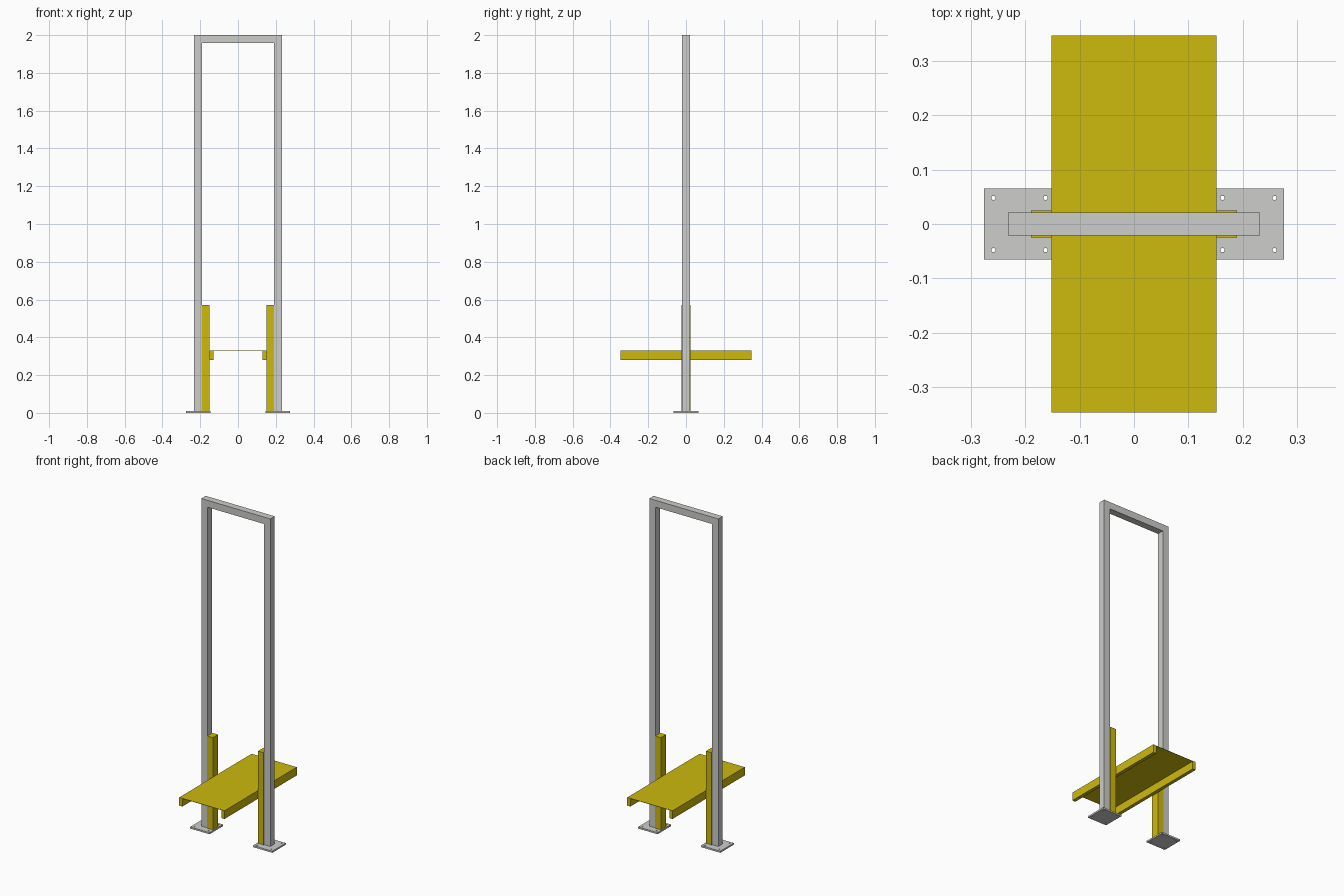
import bpy
import bmesh
from mathutils import Matrix, Vector

cube = bpy.data.objects.get("Cube")
if cube:
    bpy.data.objects.remove(cube, do_unlink=True)


def make_material(name, rgb):
    mat = bpy.data.materials.new(name)
    mat.use_nodes = True
    color = (*rgb, 1.0)
    mat.diffuse_color = color
    mat.node_tree.nodes["Principled BSDF"].inputs["Base Color"].default_value = color
    return mat


steel = make_material("light grey steel", (0.61, 0.61, 0.6))
yellow = make_material("safety yellow", (0.61, 0.49, 0.004))


def add_object(name, bm, mat):
    bmesh.ops.recalc_face_normals(bm, faces=bm.faces)
    mesh = bpy.data.meshes.new(name)
    bm.to_mesh(mesh)
    bm.free()
    obj = bpy.data.objects.new(name, mesh)
    bpy.context.collection.objects.link(obj)
    if mat:
        mesh.materials.append(mat)
    return obj


def box(name, low, high, mat):
    low, high = Vector(low), Vector(high)
    bm = bmesh.new()
    place = Matrix.Translation((low + high) / 2) @ Matrix.Diagonal((*(high - low), 1))
    bmesh.ops.create_cube(bm, size=1, matrix=place)
    return add_object(name, bm, mat)


# Main dimensions
frame_half, tube, height = 0.232, 0.042, 2.0
plate_half, plate_top = 0.065, 0.01
deck_half, deck_length, deck_low, deck_top = 0.152, 0.347, 0.28, 0.33
inner = frame_half - tube

# Tall square-tube arch: one inverted U outline, extruded in depth
outline = [(-frame_half, plate_top), (-frame_half, height), (frame_half, height),
           (frame_half, plate_top), (inner, plate_top), (inner, height - tube),
           (-inner, height - tube), (-inner, plate_top)]
bm = bmesh.new()
face = bm.faces.new([bm.verts.new((x, -tube / 2, z)) for x, z in outline])
sweep = bmesh.ops.extrude_face_region(bm, geom=[face])
bmesh.ops.translate(bm, vec=(0, tube, 0),
                    verts=[v for v in sweep["geom"] if isinstance(v, bmesh.types.BMVert)])
add_object("arch_frame", bm, steel)

for side, label in ((1, "left"), (-1, "right")):
    def side_box(name, x1, x2, y, z1, z2, mat):
        xs = sorted((side * x1, side * x2))
        return box(f"{label}_{name}", (xs[0], -y, z1), (xs[1], y, z2), mat)

    # Foot plate with four bolt holes
    center = frame_half - tube / 2
    plate = side_box("foot_plate", center - plate_half, center + plate_half,
                     plate_half, 0, plate_top, steel)
    bm = bmesh.new()
    for dx in (-1, 1):
        for dy in (-1, 1):
            spot = Matrix.Translation((side * center + dx * 0.048, dy * 0.048, 0))
            bmesh.ops.create_cone(bm, cap_ends=True, segments=16, radius1=0.004,
                                  radius2=0.004, depth=0.1, matrix=spot)
    cutter = add_object("hole_cutter", bm, None)
    cutter.hide_render = True
    mod = plate.modifiers.new("bolt_holes", "BOOLEAN")
    mod.operation = "DIFFERENCE"
    mod.solver = "EXACT"
    mod.object = cutter
    bpy.context.view_layer.objects.active = plate
    bpy.ops.object.modifier_apply(modifier=mod.name)
    bpy.data.objects.remove(cutter, do_unlink=True)

    # Short support post inside the arch
    side_box("support_post", deck_half, inner, 0.025, plate_top, 0.57, yellow)

    # Rail under the long edge of the deck
    side_box("deck_rail", deck_half - 0.021, deck_half, deck_length,
             deck_low, deck_top - 0.002, yellow)

# Thin deck sheet resting on the rails
box("deck_sheet", (-deck_half, -deck_length, deck_top - 0.002),
    (deck_half, deck_length, deck_top), yellow)
